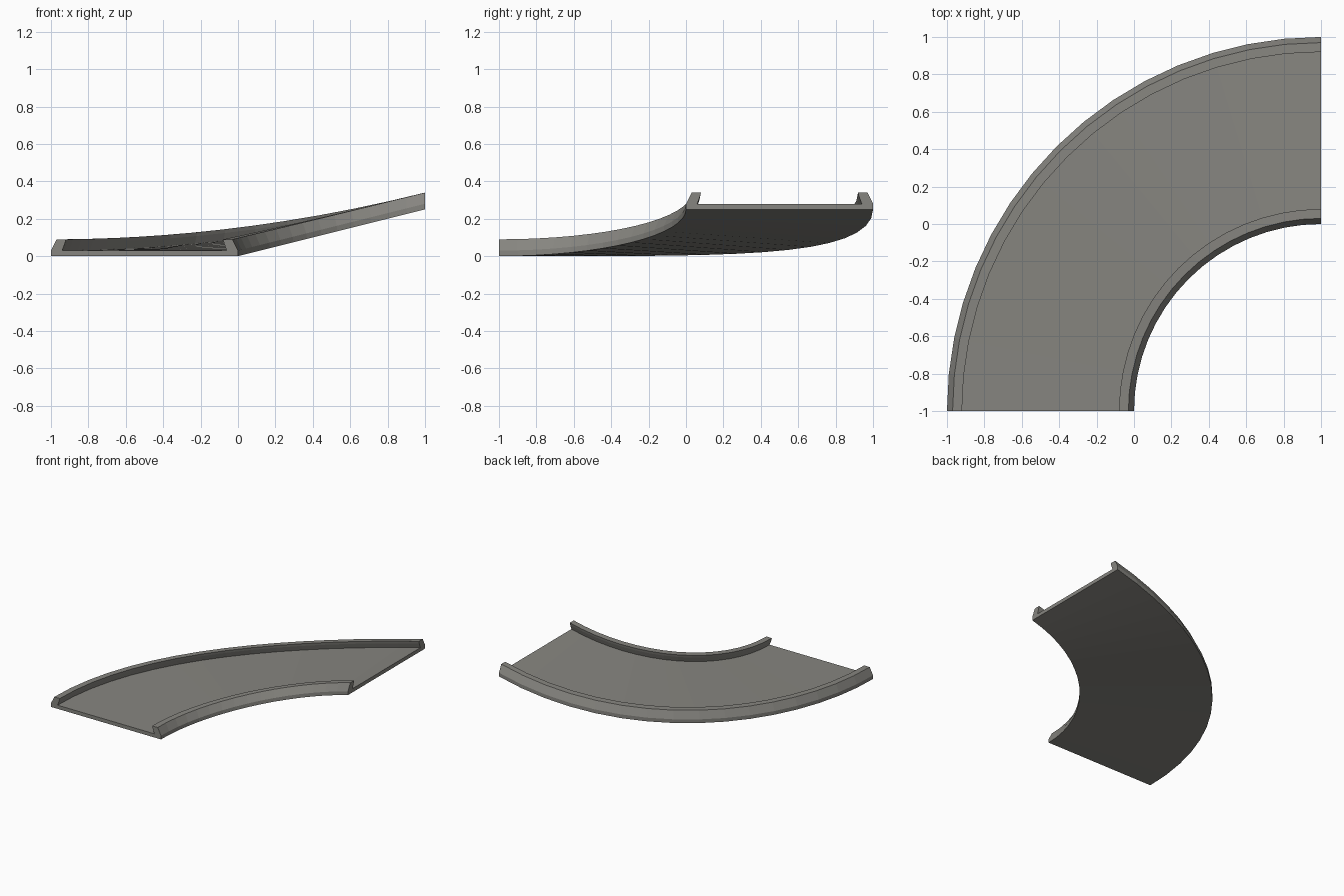
import bpy, bmesh, math

if "Cube" in bpy.data.objects:
    bpy.data.objects.remove(bpy.data.objects["Cube"])

STEPS = 16            # segments along the quarter turn
CX, CY = 1.0, -1.0    # centre of the turn
RISE = 0.25

grey = bpy.data.materials.new("warm grey")
grey.diffuse_color = (0.24, 0.235, 0.215, 1)
grey.use_nodes = True
grey.node_tree.nodes["Principled BSDF"].inputs["Base Color"].default_value = grey.diffuse_color

# Cross-section of one kerb: (distance from edge, height)
kerb = [(0, 0), (0, 0.03), (0.03, 0.09), (0.08, 0.09), (0.075, 0.07), (0.06, 0.03)]
# Full closed section: inner kerb, deck, mirrored outer kerb
section = [(1 + d, h) for d, h in kerb] + [(2 - d, h) for d, h in reversed(kerb)]


def place(r, h, a):
    # inner edge climbs linearly in x, outer edge eases in
    t, s = 1 - math.cos(a), r - 1
    z = RISE * ((1 - s) * t + s * t * t)
    return (CX - r * math.cos(a), CY + r * math.sin(a), z + h)


# Sweep the section round the rising quarter turn
bm = bmesh.new()
rings = [[bm.verts.new(place(r, h, math.pi / 2 * i / STEPS)) for r, h in section]
         for i in range(STEPS + 1)]
n = len(section)
for a, b in zip(rings, rings[1:]):
    for j in range(n):
        k = (j + 1) % n
        bm.faces.new((a[j], a[k], b[k], b[j]))
# End caps
bm.faces.new(rings[0])
bm.faces.new(rings[-1][::-1])
bmesh.ops.recalc_face_normals(bm, faces=bm.faces)

mesh = bpy.data.meshes.new("curved_ramp")
bm.to_mesh(mesh)
bm.free()
mesh.materials.append(grey)
ramp = bpy.data.objects.new("curved_ramp", mesh)
bpy.context.collection.objects.link(ramp)
